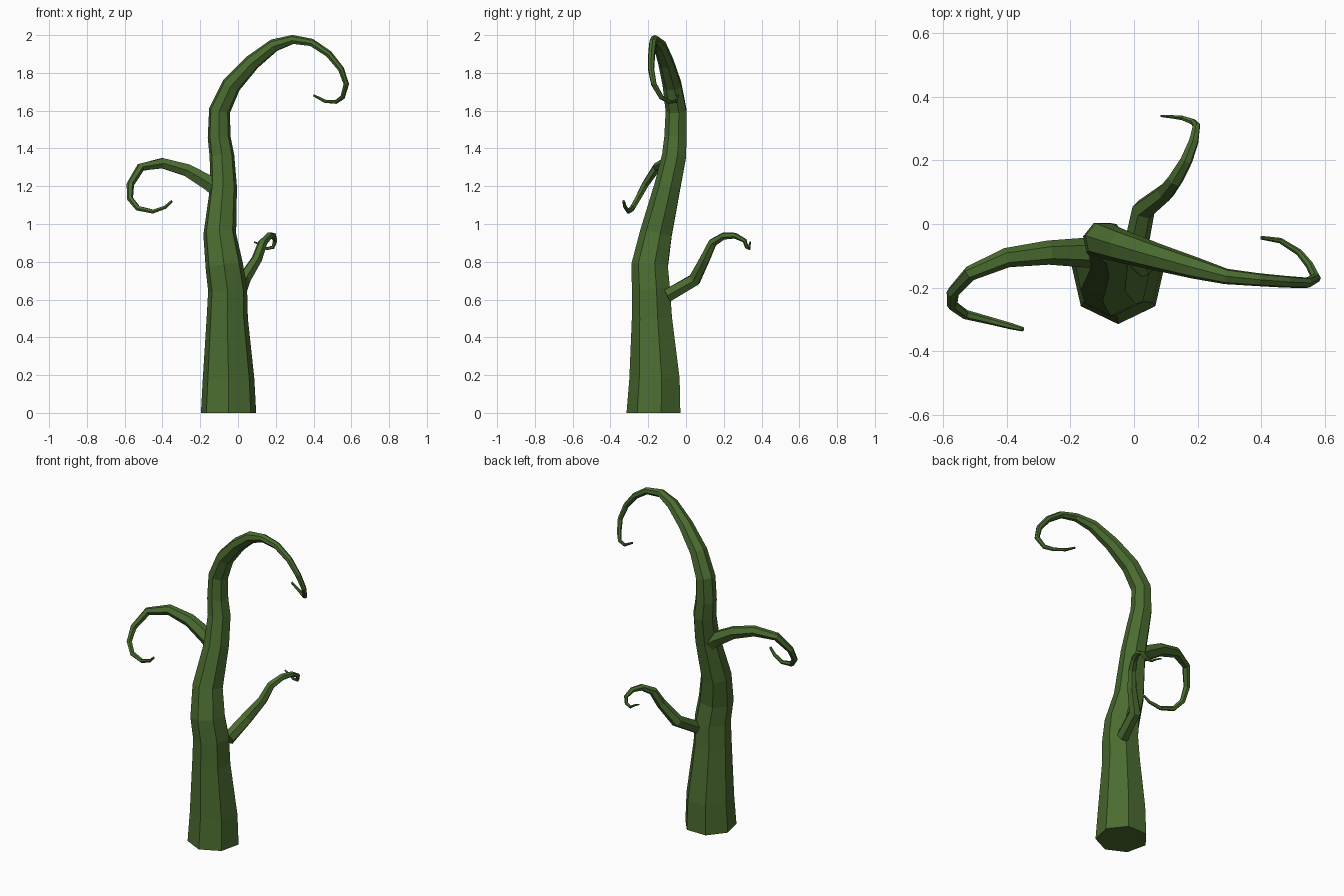
import bpy
import bmesh
from math import cos, sin, tau
from mathutils import Vector

cube = bpy.data.objects.get("Cube")
if cube:
    bpy.data.objects.remove(cube, do_unlink=True)

green = bpy.data.materials.new("vine green")
green.use_nodes = True
green.diffuse_color = (0.07, 0.15, 0.03, 1)
green.node_tree.nodes["Principled BSDF"].inputs["Base Color"].default_value = green.diffuse_color


def tapered_tube(name, sides, path, start_dir, side_dir):
    """Sweep a flat-shaded polygon along (x, y, z, radius) points without twisting."""
    pts = [Vector(p[:3]) for p in path]
    axis = Vector(side_dir)
    bm = bmesh.new()
    rings = []
    for i, (p, row) in enumerate(zip(pts, path)):
        if i == 0:
            tangent = Vector(start_dir).normalized()
        else:
            tangent = (p - pts[i - 1]).normalized()
            if i < len(pts) - 1:
                tangent += (pts[i + 1] - p).normalized()
            tangent.normalize()
        axis = (axis - tangent * axis.dot(tangent)).normalized()
        other = tangent.cross(axis)
        rings.append([bm.verts.new(p + row[3] * (axis * cos(tau * k / sides) + other * sin(tau * k / sides)))
                      for k in range(sides)])
    for a, b in zip(rings, rings[1:]):
        for k in range(sides):
            n = (k + 1) % sides
            bm.faces.new((a[k], a[n], b[n], b[k]))
    bm.faces.new(rings[0][::-1])
    bm.faces.new(rings[-1])
    bmesh.ops.recalc_face_normals(bm, faces=bm.faces)
    mesh = bpy.data.meshes.new(name)
    bm.to_mesh(mesh)
    bm.free()
    mesh.materials.append(green)
    obj = bpy.data.objects.new(name, mesh)
    bpy.context.collection.objects.link(obj)
    return obj


# Trunk, thinning into a curled tip
tapered_tube("trunk", 7, [
    (-.05, -.165, 0, .15), (-.05, -.16, .18, .14), (-.057, -.175, .5, .112),
    (-.055, -.18, .65, .106), (-.073, -.188, .78, .102), (-.097, -.155, .95, .089),
    (-.077, -.095, 1.2, .073), (-.085, -.06, 1.36, .067), (-.1, -.053, 1.46, .062),
    (-.098, -.05, 1.6, .058), (-.035, -.072, 1.735, .052), (.075, -.105, 1.855, .043),
    (.19, -.138, 1.945, .035), (.29, -.165, 1.976, .025), (.39, -.175, 1.96, .021),
    (.48, -.182, 1.9, .019), (.545, -.185, 1.82, .017), (.573, -.17, 1.74, .015),
    (.553, -.13, 1.67, .013), (.52, -.09, 1.647, .011), (.46, -.052, 1.65, .009),
    (.4, -.043, 1.682, .006)], (0, 0, 1), (0, -1, 0))

# Right branch, arching out and curling under
tapered_tube("right_branch", 6, [
    (-.08, -.09, 1.165, .055), (-.15, -.09, 1.215, .047), (-.27, -.09, 1.285, .038),
    (-.4, -.106, 1.322, .031), (-.515, -.155, 1.3, .024), (-.57, -.215, 1.21, .02),
    (-.572, -.255, 1.135, .017), (-.53, -.285, 1.083, .015), (-.45, -.305, 1.066, .012),
    (-.385, -.322, 1.089, .01), (-.35, -.331, 1.122, .007)], (-1, 0, .7), (0, -1, 0))

# Back branch, rising to a small curl
tapered_tube("back_branch", 6, [
    (.0, -.1, .62, .04), (.03, .045, .705, .037), (.1, .1, .815, .029),
    (.13, .14, .9, .025), (.165, .2, .937, .02), (.188, .26, .938, .016),
    (.197, .31, .912, .012), (.185, .322, .877, .01), (.15, .334, .869, .008),
    (.12, .337, .889, .006), (.085, .34, .905, .004)], (0, 1, .5), (1, 0, 0))
